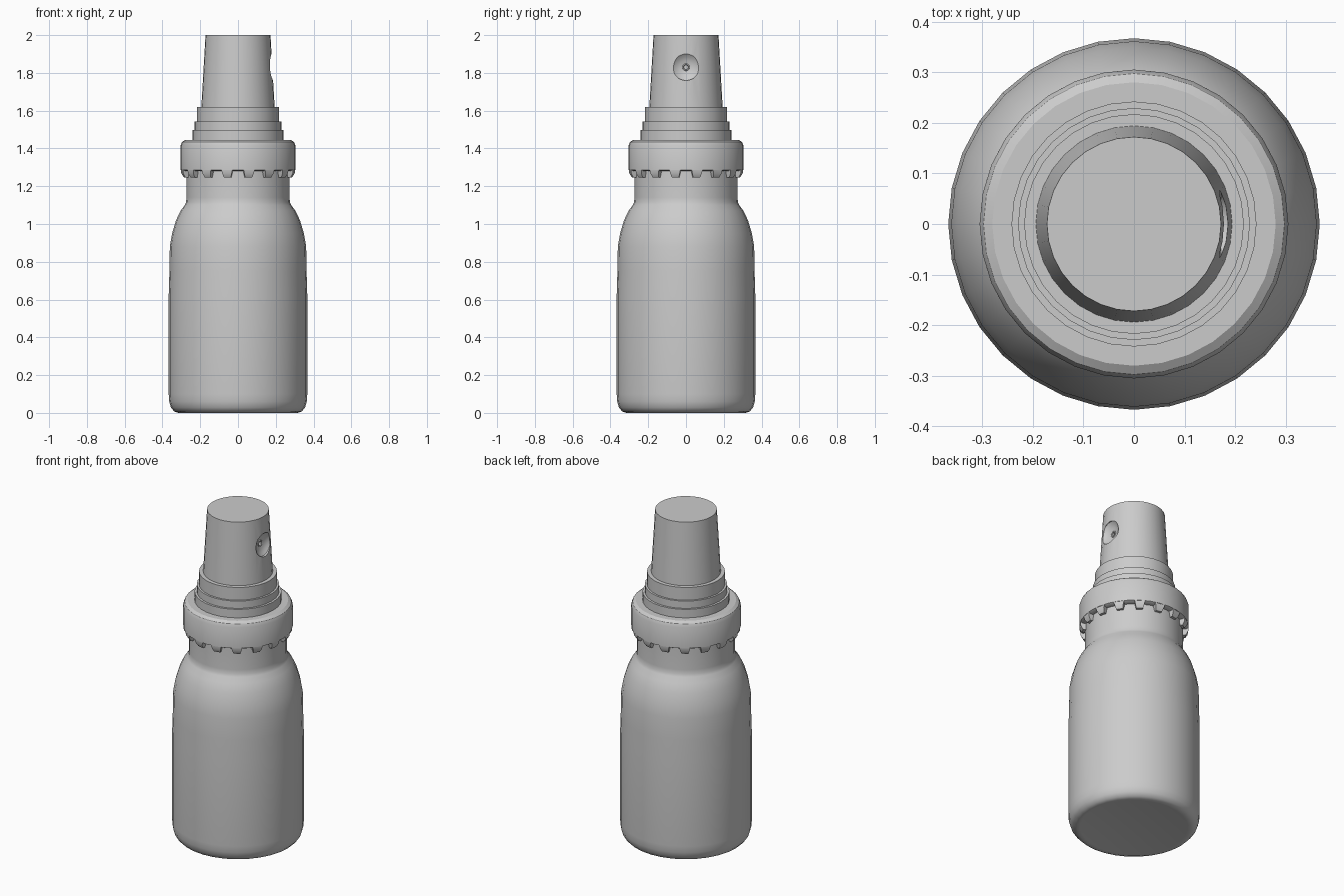
import bpy, bmesh
from math import sin, cos, pi, radians

if "Cube" in bpy.data.objects:
    bpy.data.objects.remove(bpy.data.objects["Cube"])

SEG = 32


def finish(name, bm, angle=35):
    bmesh.ops.recalc_face_normals(bm, faces=bm.faces[:])
    me = bpy.data.meshes.new(name)
    bm.to_mesh(me)
    bm.free()
    ob = bpy.data.objects.new(name, me)
    bpy.context.collection.objects.link(ob)
    smooth(ob, angle)
    return ob


def smooth(ob, angle):
    bpy.ops.object.select_all(action='DESELECT')
    bpy.context.view_layer.objects.active = ob
    ob.select_set(True)
    bpy.ops.object.shade_smooth_by_angle(angle=radians(angle))


def lathe(name, profile, angle=35, axis='Z'):
    """Revolve (radius, height) points and cap both ends."""
    bm = bmesh.new()
    rings = []
    for r, h in profile:
        ring = []
        for i in range(SEG):
            c, s = r * cos(2 * pi * i / SEG), r * sin(2 * pi * i / SEG)
            ring.append(bm.verts.new((c, s, h) if axis == 'Z' else (h, c, s)))
        rings.append(ring)
    for a, b in zip(rings, rings[1:]):
        for i in range(SEG):
            j = (i + 1) % SEG
            bm.faces.new((a[i], a[j], b[j], b[i]))
    bm.faces.new(rings[0][::-1])
    bm.faces.new(rings[-1])
    return finish(name, bm, angle)


# Bottle with rounded foot, shoulder and neck
lathe("bottle", [(0.30, 0.003), (0.315, 0), (0.338, 0.008), (0.355, 0.028), (0.364, 0.06),
                 (0.367, 0.10), (0.367, 0.62), (0.363, 0.75), (0.361, 0.88), (0.349, 0.95),
                 (0.328, 1.02), (0.304, 1.07), (0.282, 1.10), (0.275, 1.115),
                 (0.273, 1.14), (0.273, 1.30)], 50)

# Screw collar
lathe("collar", [(0.272, 1.28), (0.292, 1.28), (0.305, 1.287), (0.305, 1.415),
                 (0.297, 1.434), (0.280, 1.445)], 30)

# Stepped rings under the spray head
lathe("stepped_rings", [(0.242, 1.44), (0.242, 1.497), (0.229, 1.497), (0.229, 1.542),
                        (0.217, 1.542), (0.217, 1.62)])

# Tamper teeth below the collar
bm = bmesh.new()
TEETH = 16
for k in range(TEETH):
    mid = 2 * pi * (k + 0.5) / TEETH
    levels = []
    for z, r_out, half in ((1.29, 0.304, 0.10), (1.268, 0.302, 0.085), (1.246, 0.288, 0.065)):
        levels.append([bm.verts.new((r * cos(mid + a), r * sin(mid + a), z))
                       for r, a in ((0.270, -half), (r_out, -half), (r_out, half), (0.270, half))])
    for a, b in zip(levels, levels[1:]):
        for i in range(4):
            j = (i + 1) % 4
            bm.faces.new((a[i], a[j], b[j], b[i]))
    bm.faces.new(levels[0])
    bm.faces.new(levels[-1][::-1])
finish("collar_teeth", bm)

# Tapered spray head with a dished nozzle recess on the +x side
head = lathe("spray_head", [(0.195, 1.60), (0.194, 1.62), (0.172, 2.0)])
dish = lathe("dish_cutter", [(0.011, 0.13), (0.011, 0.147), (0.035, 0.152), (0.055, 0.160),
                             (0.070, 0.172), (0.070, 0.25)], 35, 'X')
dish.location.z = 1.83
dish.hide_render = True
cut = head.modifiers.new("nozzle_recess", 'BOOLEAN')
cut.operation = 'DIFFERENCE'
cut.solver = 'EXACT'
cut.object = dish
bpy.context.view_layer.objects.active = head
bpy.ops.object.modifier_apply(modifier=cut.name)
bpy.data.objects.remove(dish)
smooth(head, 30)

# Small nozzle ring in the recess
bpy.ops.mesh.primitive_torus_add(major_segments=24, minor_segments=8, major_radius=0.016,
                                 minor_radius=0.004, location=(0.148, 0, 1.83),
                                 rotation=(0, pi / 2, 0))
bpy.context.object.name = "nozzle_ring"
smooth(bpy.context.object, 60)
